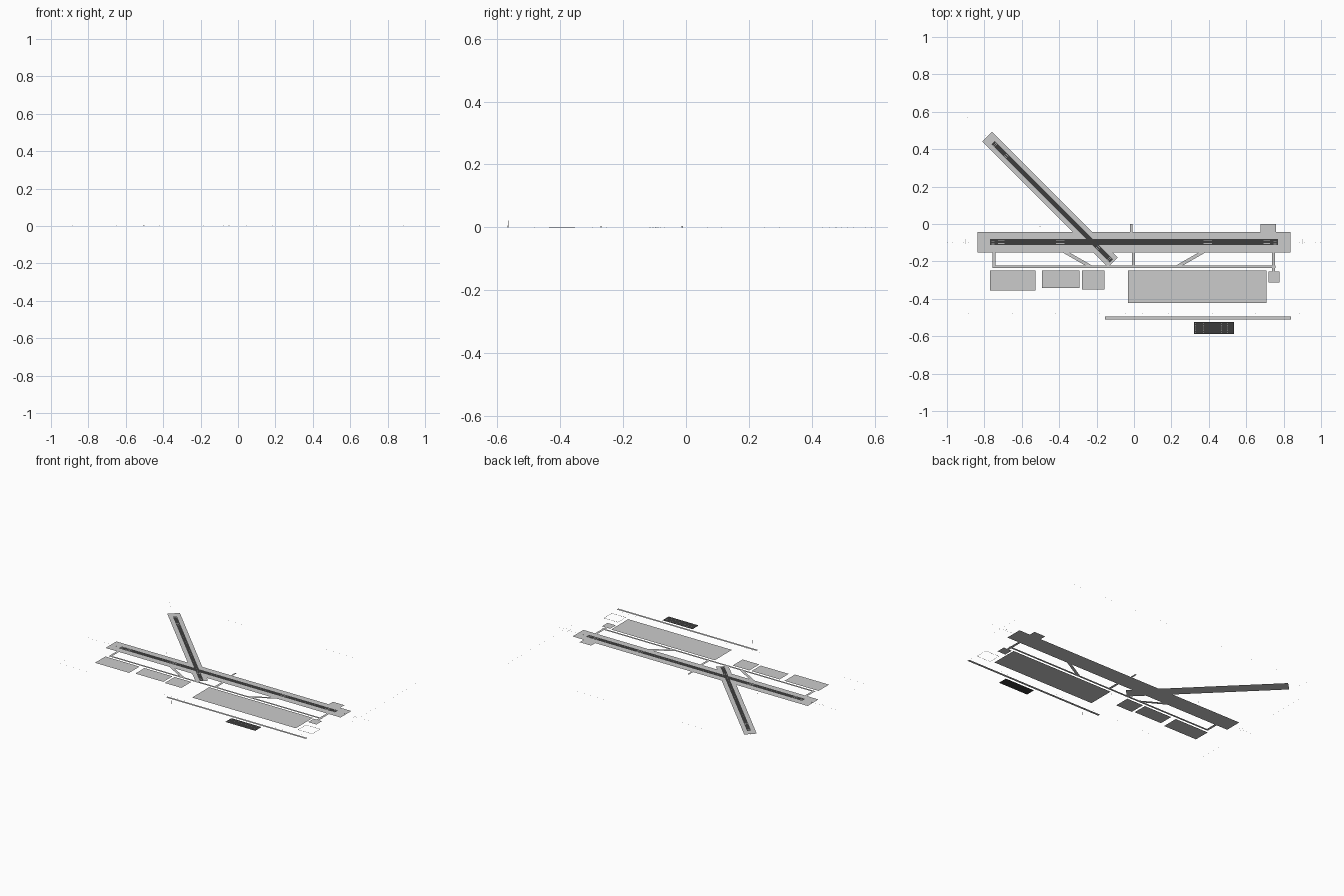
import bpy, bmesh, math
from mathutils import Matrix, Vector

if "Cube" in bpy.data.objects:
    bpy.data.objects.remove(bpy.data.objects["Cube"])


def material(name, rgb):
    m = bpy.data.materials.new(name)
    m.diffuse_color = (*rgb, 1)
    m.use_nodes = True
    m.node_tree.nodes["Principled BSDF"].inputs["Base Color"].default_value = m.diffuse_color
    return m


ASPHALT = material("dark_asphalt", (0.045, 0.045, 0.045))
PAINT = material("pale_paint", (0.45, 0.45, 0.45))


def finish(bm, name, mat=None):
    mesh = bpy.data.meshes.new(name)
    bm.to_mesh(mesh)
    bm.free()
    ob = bpy.data.objects.new(name, mesh)
    bpy.context.collection.objects.link(ob)
    if mat:
        mesh.materials.append(mat)
    return ob


def add_rect(bm, x0, x1, y0, y1, z=0, mtx=Matrix()):
    bm.faces.new([bm.verts.new(mtx @ Vector((x, y, z)))
                  for x, y in ((x0, y0), (x1, y0), (x1, y1), (x0, y1))])


def slab(name, x0, x1, y0, y1, z=0, mat=None):
    bm = bmesh.new()
    add_rect(bm, x0, x1, y0, y1, z)
    return finish(bm, name, mat)


def add_box(bm, x, y, z0, sx, sy, sz):
    bmesh.ops.create_cube(bm, size=1, matrix=Matrix.Translation((x, y, z0 + sz / 2))
                          @ Matrix.Diagonal((sx, sy, sz, 1)))


def lane(name, a, b, width, z=0, mat=None):
    # straight paved lane between two points
    a, b = Vector(a), Vector(b)
    n = (b - a).orthogonal().normalized() * width / 2
    bm = bmesh.new()
    bm.faces.new([bm.verts.new((*p, z)) for p in (a + n, a - n, b - n, b + n)])
    bmesh.ops.recalc_face_normals(bm, faces=bm.faces)
    if bm.faces[:][0].normal.z < 0:
        bmesh.ops.reverse_faces(bm, faces=bm.faces[:])
    return finish(bm, name, mat)


def runway_markings(name, half, width, mtx, aim):
    bm = bmesh.new()
    for s in (-1, 1):
        # threshold stripes
        for i in range(8):
            y = (i - 3.5) * width / 9
            x = s * (half - 0.015)
            add_rect(bm, x - 0.008, x + 0.008, y - 0.0004, y + 0.0004, 0, mtx)
        # aiming and touchdown bars
        for d, l in aim:
            for y in (-width * 0.25, width * 0.25):
                x = s * (half - d)
                add_rect(bm, x - l / 2, x + l / 2, y - 0.0018, y + 0.0018, 0, mtx)
    # centreline dashes
    n = int(half * 2 / 0.035)
    for i in range(2, n - 2):
        x = -half + (i + 0.5) * 2 * half / n
        add_rect(bm, x - 0.009, x + 0.009, -0.0003, 0.0003, 0, mtx)
    finish(bm, name, PAINT)


# main runway strip and pavement
slab("main_strip", -0.837, 0.837, -0.152, -0.042)
slab("main_runway", -0.77, 0.77, -0.113, -0.081, 0.0005, ASPHALT)
runway_markings("main_markings", 0.77, 0.03, Matrix.Translation((0, -0.097, 0.0007)),
                ((0.06, 0.035), (0.375, 0.045)))

# crosswind runway at 45 degrees
lane("cross_strip", (-0.786, 0.467), (-0.114, -0.205), 0.074, 0.0001)
lane("cross_runway", (-0.754, 0.435), (-0.121, -0.198), 0.024, 0.0005, ASPHALT)
runway_markings("cross_markings", 0.447, 0.022,
                Matrix.Translation((-0.4375, 0.1185, 0.0007)) @ Matrix.Rotation(-math.pi / 4, 4, 'Z'),
                ((0.1, 0.02),))

# taxiways
slab("parallel_taxiway", -0.757, 0.757, -0.235, -0.221)
for name, x, y0 in (("west_link", -0.749, -0.235), ("mid_link", -0.003, -0.235), ("east_link", 0.746, -0.255)):
    slab(name, x - 0.008, x + 0.008, y0, -0.152)
lane("west_rapid_exit", (-0.385, -0.14), (-0.23, -0.229), 0.018)
lane("east_rapid_exit", (0.385, -0.14), (0.23, -0.229), 0.018)
slab("north_stub", -0.021, -0.009, -0.042, 0.0)
slab("north_pad", 0.676, 0.758, -0.042, 0.0)
slab("east_pad", 0.718, 0.777, -0.312, -0.255)

# aprons, access road
for name, x0, x1, y in (("west_apron", -0.77, -0.527, -0.355), ("hangar_apron", -0.492, -0.292, -0.342),
                        ("cargo_apron", -0.277, -0.158, -0.35), ("terminal_apron", -0.031, 0.708, -0.423)):
    slab(name, x0, x1, y, -0.249)
slab("access_road", -0.156, 0.84, -0.51, -0.494)

# car park with bay lines
slab("car_park", 0.321, 0.535, -0.588, -0.525, 0.0002, ASPHALT)
bm = bmesh.new()
for row in range(5):
    y = -0.58 + row * 0.012
    for block in range(4):
        for i in range(9):
            x = 0.33 + block * 0.052 + i * 0.005
            add_rect(bm, x, x + 0.0003, y - 0.003, y + 0.003, 0.0004)
finish(bm, "parking_bays", PAINT)

# approach lights beyond the runway ends
bm = bmesh.new()
for s in (-1, 1):
    for i in range(8):
        add_box(bm, s * (0.7985 + 0.0285 * i), -0.097, 0, 0.002, 0.003, 0.001)
    for k in range(-3, 4):
        add_box(bm, s * 0.90, -0.097 + k * 0.005, 0, 0.001, 0.002, 0.001)
for i in range(8):
    d = 0.02 + i * 0.0192
    add_box(bm, -0.754 - d, 0.435 + d, 0, 0.0015, 0.0015, 0.001)
finish(bm, "approach_lights")

# perimeter fence posts
bm = bmesh.new()
for i in range(41):
    x = -0.93 + 1.86 * i / 40
    for y in (-0.48, 0.57):
        add_box(bm, x, y, 0, 0.0007, 0.0007, 0.002)
for i in range(1, 23):
    for x in (-0.93, 0.93):
        add_box(bm, x, -0.48 + 1.05 * i / 23, 0, 0.0007, 0.0007, 0.002)
finish(bm, "perimeter_posts")

# small fenced compound in the south-east
bm = bmesh.new()
for y in (-0.433, -0.353):
    add_box(bm, 0.782, y, 0, 0.1, 0.0004, 0.0015)
for x in (0.732, 0.832):
    add_box(bm, x, -0.393, 0, 0.0004, 0.08, 0.0015)
finish(bm, "compound_fence")

# control mast, wind sock and beacon
for name, x, y, r, h in (("control_mast", -0.08, -0.565, 0.0012, 0.022),
                         ("wind_sock_pole", -0.503, -0.012, 0.002, 0.005),
                         ("beacon_pole", -0.053, -0.27, 0.0015, 0.004)):
    bm = bmesh.new()
    bmesh.ops.create_cone(bm, cap_ends=True, segments=8, radius1=r, radius2=r * 0.7, depth=h,
                          matrix=Matrix.Translation((x, y, h / 2)))
    finish(bm, name)
